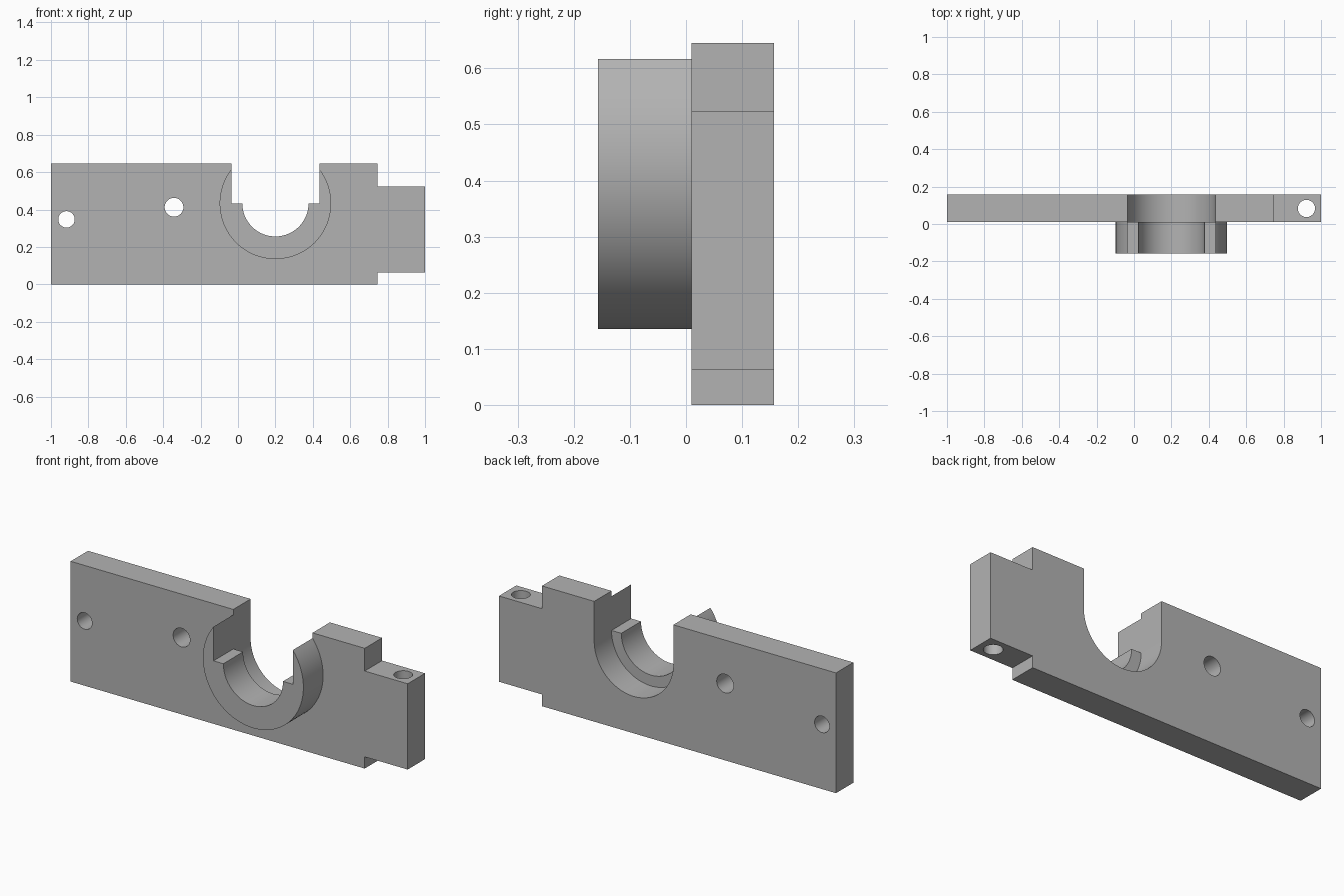
import bpy, bmesh
from math import acos, cos, sin, pi, radians
from mathutils import Matrix, Vector

cube = bpy.data.objects.get("Cube")
if cube:
    bpy.data.objects.remove(cube, do_unlink=True)

grey = bpy.data.materials.new("plain grey")
grey.use_nodes = True
colour = (0.45, 0.45, 0.45, 1)
grey.diffuse_color = colour
grey.node_tree.nodes["Principled BSDF"].inputs["Base Color"].default_value = colour

# Main dimensions
CX, CZ = 0.2, 0.433              # bore centre
SLOT, BORE, RIM = 0.235, 0.177, 0.298
FRONT, FACE, BACK = -0.157, 0.01, 0.157
TOP = 0.645


def arc(radius, start, end, steps=64):
    angles = [start + (end - start) * i / steps for i in range(steps + 1)]
    return [(CX + radius * cos(a), CZ + radius * sin(a)) for a in angles]


def finish(bm, name):
    bmesh.ops.recalc_face_normals(bm, faces=bm.faces)
    mesh = bpy.data.meshes.new(name)
    bm.to_mesh(mesh)
    bm.free()
    mesh.materials.append(grey)
    obj = bpy.data.objects.new(name, mesh)
    bpy.context.collection.objects.link(obj)
    return obj


def extrude_profile(name, points, y0, y1):
    bm = bmesh.new()
    face = bm.faces.new([bm.verts.new((x, y0, z)) for x, z in points])
    result = bmesh.ops.extrude_face_region(bm, geom=[face])
    verts = [v for v in result["geom"] if isinstance(v, bmesh.types.BMVert)]
    bmesh.ops.translate(bm, verts=verts, vec=(0, y1 - y0, 0))
    return finish(bm, name)


def drill(target, name, centre, radius, axis):
    bm = bmesh.new()
    turn = Matrix.Rotation(pi / 2, 4, 'X') if axis == 'Y' else Matrix()
    bmesh.ops.create_cone(bm, cap_ends=True, segments=48, radius1=radius,
                          radius2=radius, depth=1,
                          matrix=Matrix.Translation(Vector(centre)) @ turn)
    cutter = finish(bm, name)
    cutter.hide_render = True
    mod = target.modifiers.new(name, 'BOOLEAN')
    mod.operation = 'DIFFERENCE'
    mod.solver = 'EXACT'
    mod.object = cutter
    bpy.context.view_layer.objects.active = target
    bpy.ops.object.modifier_apply(modifier=name)
    bpy.data.objects.remove(cutter, do_unlink=True)


# Plate with end tab and U-shaped slot
outline = [(-1, TOP), (-1, 0), (0.745, 0), (0.745, 0.063), (1, 0.063),
           (1, 0.523), (0.745, 0.523), (0.745, TOP), (CX + SLOT, TOP)]
outline += arc(SLOT, 0, -pi) + [(CX - SLOT, TOP)]
plate = extrude_profile("plate", outline, FACE, BACK)

# Two cross holes and the vertical hole in the tab
drill(plate, "end_hole", (-0.917, 0.08, 0.347), 0.044, 'Y')
drill(plate, "middle_hole", (-0.342, 0.08, 0.412), 0.05, 'Y')
drill(plate, "tab_hole", (0.922, 0.083, 0.3), 0.046, 'Z')

# Open bearing collar with ledges at the bore's middle height
tip = acos(SLOT / RIM)
collar_outline = arc(RIM, tip, -pi - tip) + [(CX - SLOT, CZ)]
collar_outline += arc(BORE, -pi, 0) + [(CX + SLOT, CZ)]
collar = extrude_profile("bearing_collar", collar_outline, FRONT, FACE)

# Smooth round walls, keep crisp edges
for obj in (plate, collar):
    bpy.ops.object.select_all(action='DESELECT')
    obj.select_set(True)
    bpy.context.view_layer.objects.active = obj
    bpy.ops.object.shade_smooth_by_angle(angle=radians(30))
